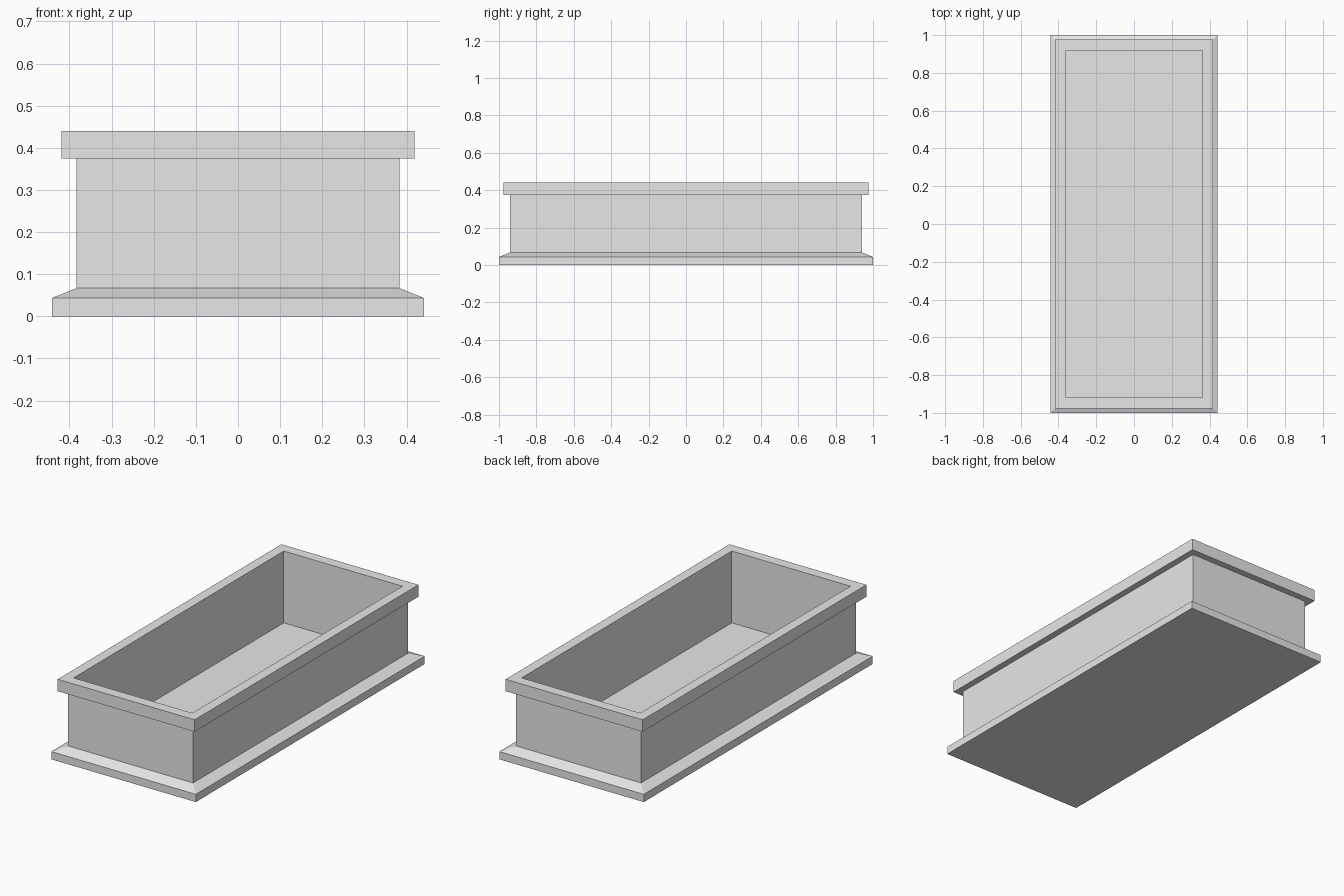
import bpy
import bmesh

cube = bpy.data.objects.get("Cube")
if cube:
    bpy.data.objects.remove(cube, do_unlink=True)

stone = bpy.data.materials.new("light_grey_stone")
stone.use_nodes = True
grey = (0.8, 0.8, 0.8, 1.0)
stone.diffuse_color = grey
stone.node_tree.nodes["Principled BSDF"].inputs["Base Color"].default_value = grey


def stacked_rings(name, profile, closed=False):
    """Join rectangular rings (half width, half length, height) with side walls."""
    bm = bmesh.new()
    signs = ((-1, -1), (1, -1), (1, 1), (-1, 1))
    rings = [[bm.verts.new((sx * w, sy * l, z)) for sx, sy in signs]
             for w, l, z in profile]
    pairs = list(zip(rings, rings[1:]))
    if closed:
        pairs.append((rings[-1], rings[0]))
    else:
        bm.faces.new(rings[0])
        bm.faces.new(rings[-1])
    for low, high in pairs:
        for i in range(4):
            j = (i + 1) % 4
            bm.faces.new((low[i], low[j], high[j], high[i]))
    bmesh.ops.recalc_face_normals(bm, faces=bm.faces)
    mesh = bpy.data.meshes.new(name)
    bm.to_mesh(mesh)
    bm.free()
    mesh.materials.append(stone)
    obj = bpy.data.objects.new(name, mesh)
    bpy.context.collection.objects.link(obj)
    return obj


# One continuous shell: plinth, sloped ledge, walls, overhanging rim, inner basin
base = (0.442, 1.0)
wall = (0.383, 0.94)
rim = (0.419, 0.977)
inner = (0.363, 0.918)
stacked_rings("trough", [
    (*base, 0), (*base, 0.043), (*wall, 0.067), (*wall, 0.374),
    (*rim, 0.374), (*rim, 0.44), (*inner, 0.44), (*inner, 0.043),
])
